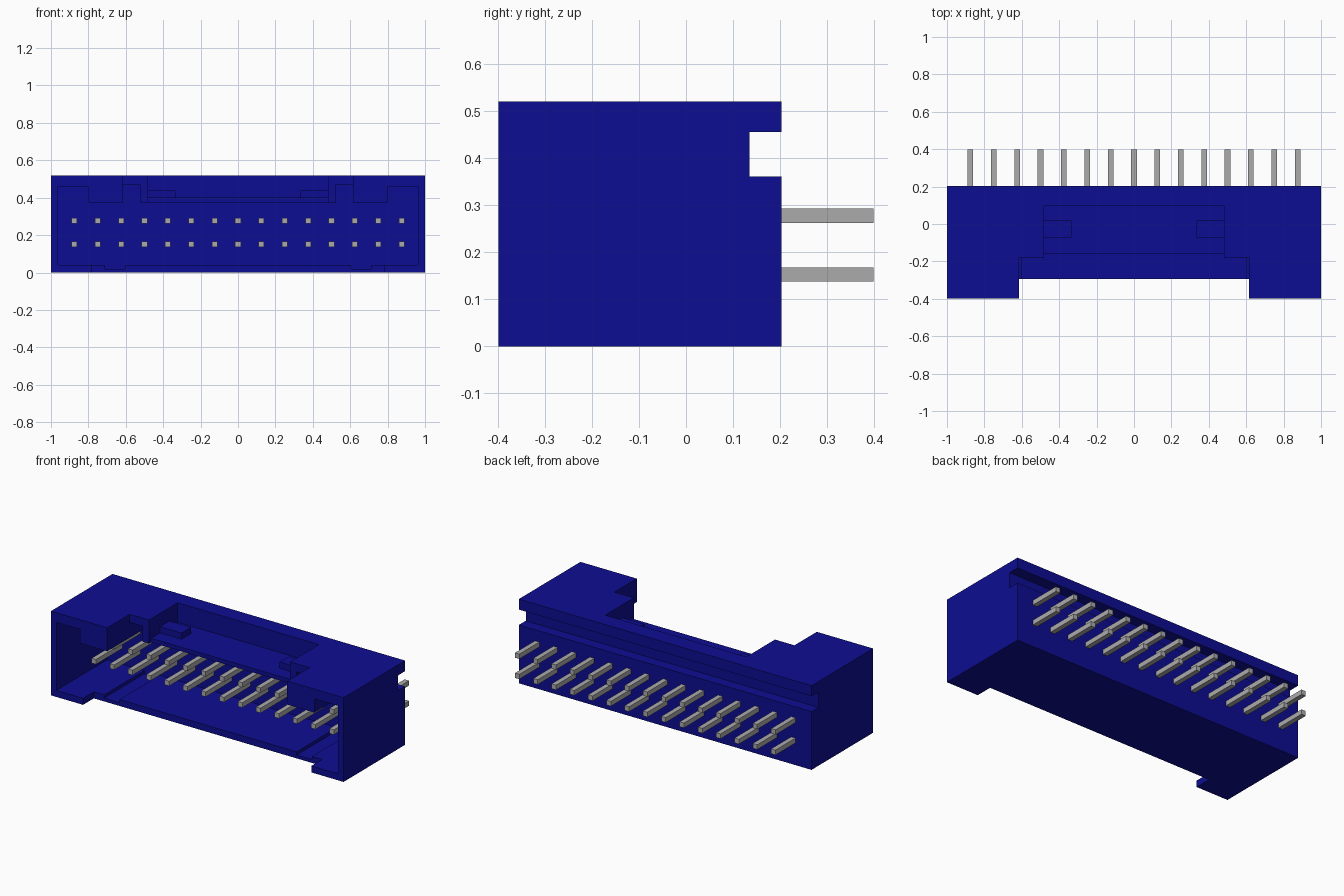
import bpy, bmesh
from mathutils import Matrix, Vector

cube = bpy.data.objects.get("Cube")
if cube:
    bpy.data.objects.remove(cube, do_unlink=True)


def material(name, rgb, rough):
    m = bpy.data.materials.new(name)
    m.use_nodes = True
    m.diffuse_color = (*rgb, 1)
    bsdf = m.node_tree.nodes["Principled BSDF"]
    bsdf.inputs["Base Color"].default_value = (*rgb, 1)
    bsdf.inputs["Roughness"].default_value = rough
    return m


blue = material("blue plastic", (0.004, 0.004, 0.29), 0.6)
grey = material("grey metal", (0.41, 0.41, 0.41), 0.5)


def to_object(name, bm, mat):
    bmesh.ops.recalc_face_normals(bm, faces=bm.faces[:])
    me = bpy.data.meshes.new(name)
    bm.to_mesh(me)
    bm.free()
    me.materials.append(mat)
    ob = bpy.data.objects.new(name, me)
    bpy.context.collection.objects.link(ob)
    return ob


def add_box(bm, x, y, z):
    """Box from three (low, high) ranges."""
    mid = Vector([(a + b) / 2 for a, b in (x, y, z)])
    size = [b - a for a, b in (x, y, z)]
    bmesh.ops.create_cube(bm, size=1, matrix=Matrix.Translation(mid) @ Matrix.Diagonal((*size, 1)))


def box(name, x, y, z, mat=blue):
    bm = bmesh.new()
    add_box(bm, x, y, z)
    return to_object(name, bm, mat)


def prism(name, points, direction):
    """Extrude a closed outline of 3D points."""
    bm = bmesh.new()
    face = bm.faces.new([bm.verts.new(p) for p in points])
    new = bmesh.ops.extrude_face_region(bm, geom=[face])["geom"]
    bmesh.ops.translate(bm, vec=direction, verts=[v for v in new if isinstance(v, bmesh.types.BMVert)])
    return to_object(name, bm, blue)


FRONT, BACK, TOP = -0.398, 0.203, 0.52
WALL = 0.10           # inner back wall of the socket
housing = box("housing", (-1, 1), (FRONT, BACK), (0, TOP))

# Socket outline: floor grooves, side bays, hanging blocks and key slots
half = [(0.605, 0.04), (0.605, 0.02), (0.71, 0.02), (0.71, 0.04),
        (0.963, 0.04), (0.963, 0.46), (0.80, 0.46), (0.80, 0.375),
        (0.615, 0.375), (0.615, 0.47), (0.525, 0.47), (0.525, 0.375)]
outline = half + [(-x, z) for x, z in reversed(half)]
socket = prism("socket_cutter", [(x, -0.6, z) for x, z in outline], (0, WALL + 0.6, 0))

# Top window: open at the front, with a shallow pocket behind it
side = [(-0.6, 0.2), (-0.16, 0.2), (-0.16, 0.40), (WALL, 0.40), (WALL, 0.7), (-0.6, 0.7)]
pocket = prism("pocket_cutter", [(-0.482, y, z) for y, z in side], (0.964, 0, 0))

cutters = [
    socket,
    pocket,
    box("wide_window_cutter", (-0.615, 0.615), (-0.6, -0.18), (0.2, 0.7)),
    box("floor_notch_cutter", (-0.78, 0.78), (-0.6, -0.293), (-0.1, 0.1)),
    box("back_slot_cutter", (-1.1, 1.1), (0.135, 0.4), (0.36, 0.455)),
]
for c in cutters:
    c.hide_render = True
    mod = housing.modifiers.new(c.name, "BOOLEAN")
    mod.operation = "DIFFERENCE"
    mod.solver = "EXACT"
    mod.object = c

# Bake the cuts and discard the cutters
bpy.context.view_layer.update()
cut = bpy.data.meshes.new_from_object(housing.evaluated_get(bpy.context.evaluated_depsgraph_get()))
housing.modifiers.clear()
housing.data = cut
for c in cutters:
    bpy.data.objects.remove(c, do_unlink=True)

# Latch bumps on the pocket floor
for name, s in (("left_latch_bump", 1), ("right_latch_bump", -1)):
    box(name, tuple(sorted((s * 0.335, s * 0.49))), (-0.072, 0.02), (0.39, 0.438))

# Two rows of fifteen straight pins
for name, z in (("lower_pins", 0.152), ("upper_pins", 0.277)):
    bm = bmesh.new()
    for i in range(15):
        x = (i - 7) * 0.125
        add_box(bm, (x - 0.015, x + 0.015), (-0.158, 0.398), (z - 0.015, z + 0.015))
    to_object(name, bm, grey)
